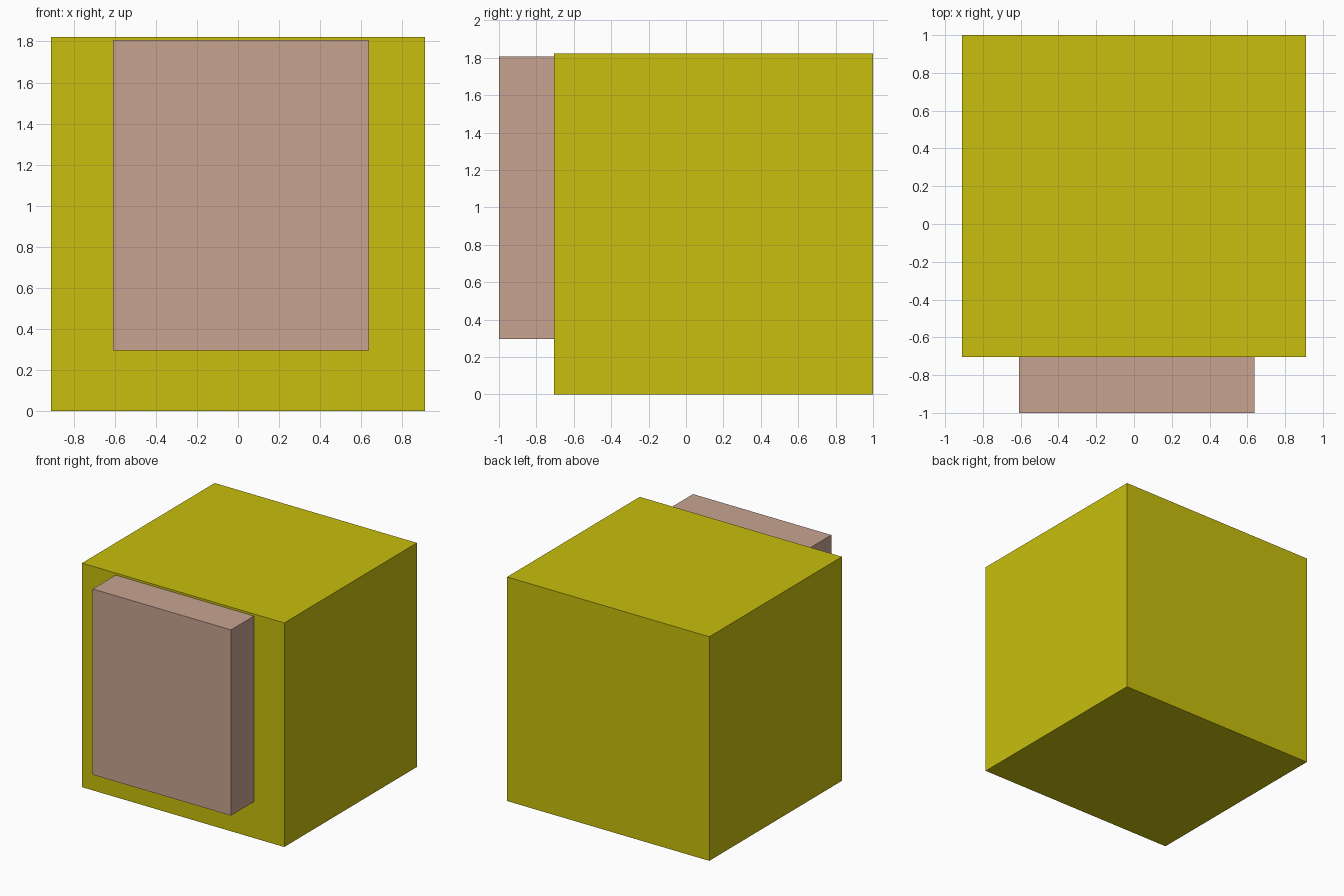
import bpy
import bmesh
from mathutils import Vector

if "Cube" in bpy.data.objects:
    bpy.data.objects.remove(bpy.data.objects["Cube"])


def material(name, rgb):
    mat = bpy.data.materials.new(name)
    mat.diffuse_color = (*rgb, 1.0)
    mat.use_nodes = True
    mat.node_tree.nodes["Principled BSDF"].inputs["Base Color"].default_value = mat.diffuse_color
    return mat


def box(name, low, high, mat):
    """Axis-aligned box between two corners."""
    low, high = Vector(low), Vector(high)
    bm = bmesh.new()
    bmesh.ops.create_cube(bm, size=1.0)
    bmesh.ops.scale(bm, vec=high - low, verts=bm.verts)
    bmesh.ops.translate(bm, vec=(low + high) / 2, verts=bm.verts)
    mesh = bpy.data.meshes.new(name)
    bm.to_mesh(mesh)
    bm.free()
    mesh.materials.append(mat)
    obj = bpy.data.objects.new(name, mesh)
    bpy.context.collection.objects.link(obj)
    return obj


yellow = material("mustard yellow", (0.578, 0.521, 0.004))
pink = material("dusty pink", (0.578, 0.366, 0.283))

# Main block
box("body", (-0.91, -0.705, 0.0), (0.91, 1.0, 1.823), yellow)

# Raised slab on the front, slightly off centre
box("front_panel", (-0.608, -1.0, 0.295), (0.637, -0.705, 1.806), pink)
